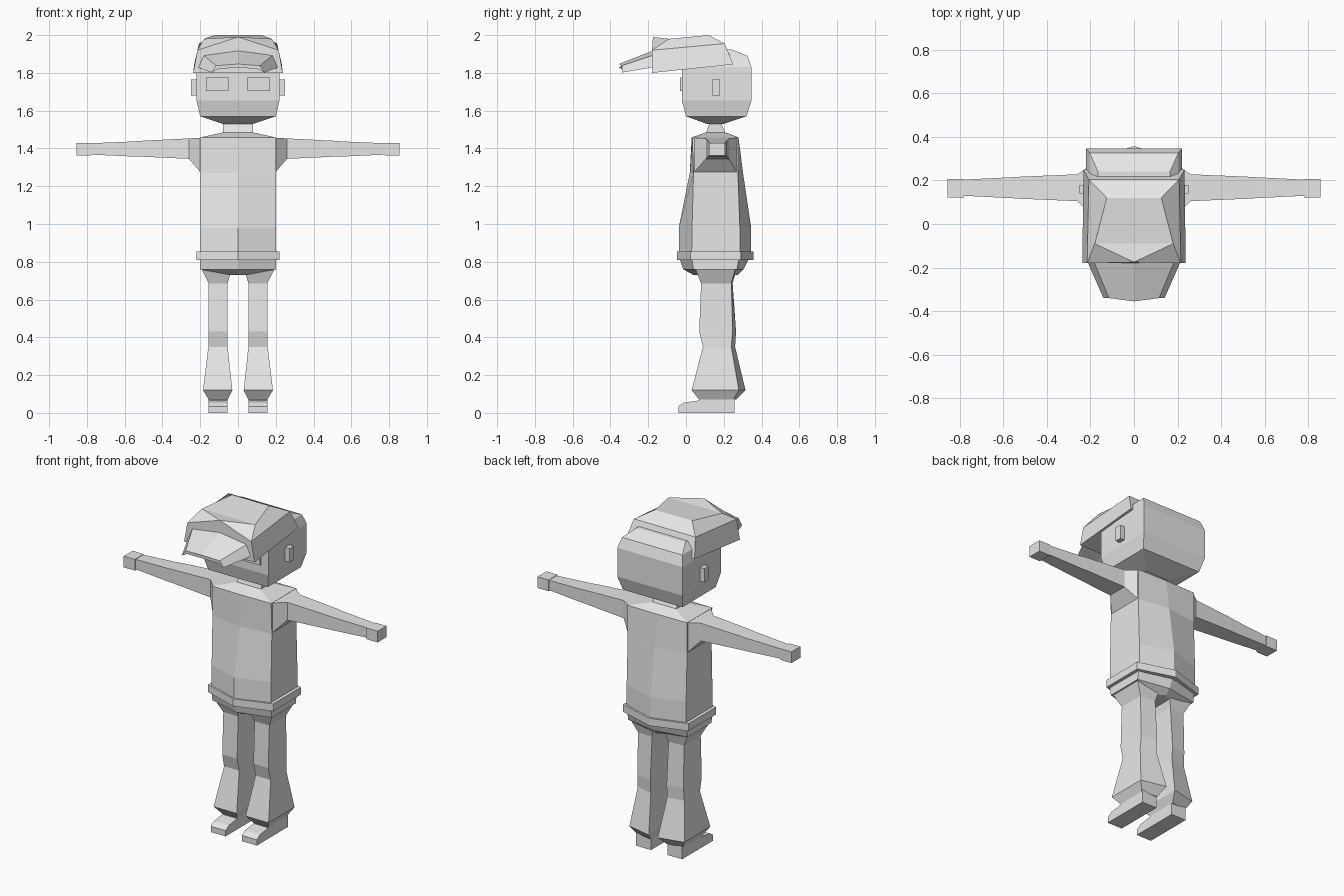
import bpy, bmesh

if "Cube" in bpy.data.objects:
    bpy.data.objects.remove(bpy.data.objects["Cube"])

grey = bpy.data.materials.new("light_grey")
grey.diffuse_color = (0.8, 0.8, 0.8, 1)
grey.use_nodes = True
grey.node_tree.nodes["Principled BSDF"].inputs["Base Color"].default_value = grey.diffuse_color


def make(name, verts, faces, mirror=False):
    """Flat-shaded mesh with outward normals, optionally mirrored across x."""
    me = bpy.data.meshes.new(name)
    bm = bmesh.new()
    vs = [bm.verts.new(v) for v in verts]
    for f in faces:
        bm.faces.new([vs[i] for i in f])
    bmesh.ops.recalc_face_normals(bm, faces=bm.faces)
    bm.to_mesh(me)
    bm.free()
    me.materials.append(grey)
    ob = bpy.data.objects.new(name, me)
    bpy.context.collection.objects.link(ob)
    if mirror:
        m = ob.modifiers.new("mirror", 'MIRROR')
        m.use_axis[0] = True
        m.use_mirror_merge = False
    return ob


def loft(name, rings, mirror=False):
    """Skin a list of equal-length rings and cap both ends."""
    n = len(rings[0])
    verts = [p for r in rings for p in r]
    faces = [tuple(range(n)), tuple(range(len(verts) - n, len(verts)))]
    for k in range(len(rings) - 1):
        a, b = k * n, (k + 1) * n
        faces += [(a + i, a + (i + 1) % n, b + (i + 1) % n, b + i) for i in range(n)]
    return make(name, verts, faces, mirror)


def rect(z, x0, x1, y0, y1):
    return [(x0, y0, z), (x1, y0, z), (x1, y1, z), (x0, y1, z)]


def hexa(z, hx, yc0, yk0, yk1, yc1):
    """Six-sided ring: centre front, corner front, corner back, centre back."""
    return [(0, yc0, z), (hx, yk0, z), (hx, yk1, z), (0, yc1, z), (-hx, yk1, z), (-hx, yk0, z)]


def side_rect(x, y0, y1, z0, z1):
    return [(x, y0, z0), (x, y1, z0), (x, y1, z1), (x, y0, z1)]


# Head, neck, ears and eyes
loft("head", [rect(z, -h, h, a, b) for z, h, a, b in [
    (1.53, .08, .11, .2), (1.57, .2, 0, .32), (1.655, .22, -.022, .347),
    (1.83, .22, -.022, .347), (1.89, .203, 0, .325), (1.925, .165, .02, .24)]])
loft("neck", [rect(1.48, -.08, .08, .105, .21), rect(1.535, -.08, .08, .125, .185)])
loft("ear", [side_rect(.2, .14, .18, 1.68, 1.765), side_rect(.25, .14, .18, 1.68, 1.765)], True)
loft("eye", [rect(1.705, .05, .17, -.031, -.021), rect(1.775, .05, .17, -.031, -.021)], True)

# Cap crown: bottom, middle and top corners plus a peak above the front panel
crown = []
for x, y, z in [(.237, -.18, 1.80), (.232, .25, 1.845), (.215, -.18, 1.92),
                (.207, .205, 1.955), (.18, -.09, 1.98), (.125, .12, 2.0)]:
    crown += [(-x, y, z), (x, y, z)]
crown.append((0, -.175, 1.99))
crown_faces = [(0, 4, 12, 5, 1), (4, 8, 12), (5, 9, 12), (8, 9, 12), (8, 9, 11, 10),
               (2, 6, 7, 3), (6, 10, 11, 7), (0, 1, 3, 2)]
for s in (0, 1):
    crown_faces += [(0 + s, 2 + s, 6 + s, 4 + s), (4 + s, 6 + s, 10 + s, 8 + s)]
make("cap_crown", crown, crown_faces)


# Cap brim: folded sheet lofted from crown to tip
def brim_ring(y, yc, xo, zo, xi, zi, zc, t):
    return [(-xo, y, zo), (-xi, y, zi), (0, yc, zc), (xi, y, zi), (xo, y, zo),
            (xi - .01, y, zi - t), (0, yc, zc - t), (-xi + .01, y, zi - t)]


loft("cap_brim", [brim_ring(-.17, -.17, .215, 1.83, .185, 1.895, 1.92, .02),
                  brim_ring(-.34, -.355, .14, 1.802, .115, 1.838, 1.847, .018)])

# Jacket body with a centre ridge, hem band and hips
loft("torso", [hexa(*r) for r in [
    (.84, .2, -.038, .03, .285, .345), (.98, .2, -.038, .032, .285, .345),
    (1.27, .2, .02, .04, .275, .302), (1.458, .2, .03, .033, .275, .278),
    (1.485, .08, .105, .105, .21, .21)]])
loft("hem_band", [hexa(z, .22, -.047, .025, .29, .357) for z in (.81, .855)])
loft("hips", [hexa(*r) for r in [
    (.82, .2, -.035, .03, .28, .335), (.76, .2, -.015, .04, .27, .305),
    (.73, .04, .04, .06, .25, .275)]])

# Sleeves with shoulder flare, and hands
loft("arm", [side_rect(*r) for r in [
    (.195, .04, .272, 1.27, 1.457), (.26, .105, .228, 1.345, 1.453),
    (.52, .116, .217, 1.357, 1.44), (.55, .118, .215, 1.357, 1.437),
    (.79, .13, .203, 1.368, 1.427)]], True)
loft("hand", [side_rect(x, .122, .207, 1.362, 1.43) for x in (.78, .855)], True)

# Flared trouser legs: height, inner x, outer x, front y, outer back y, inner back y
legs = [(.775, .03, .2, .045, .265, .27), (.685, .055, .155, .08, .24, .247),
        (.43, .055, .155, .07, .247, .265), (.35, .055, .157, .09, .24, .26),
        (.12, .03, .185, .03, .28, .315), (.07, .055, .155, .07, .25, .265)]
loft("trouser_leg", [[(xi, yf, z), (xo, yf, z), (xo, yo, z), (xi, yb, z)]
                     for z, xi, xo, yf, yo, yb in legs], True)

# Shoes from a side profile
profile = [(-.04, 0), (.258, 0), (.258, .08), (.07, .08), (.07, .066), (-.01, .055), (-.04, .035)]
loft("shoe", [[(x, y, z) for y, z in profile] for x in (.055, .155)], True)
